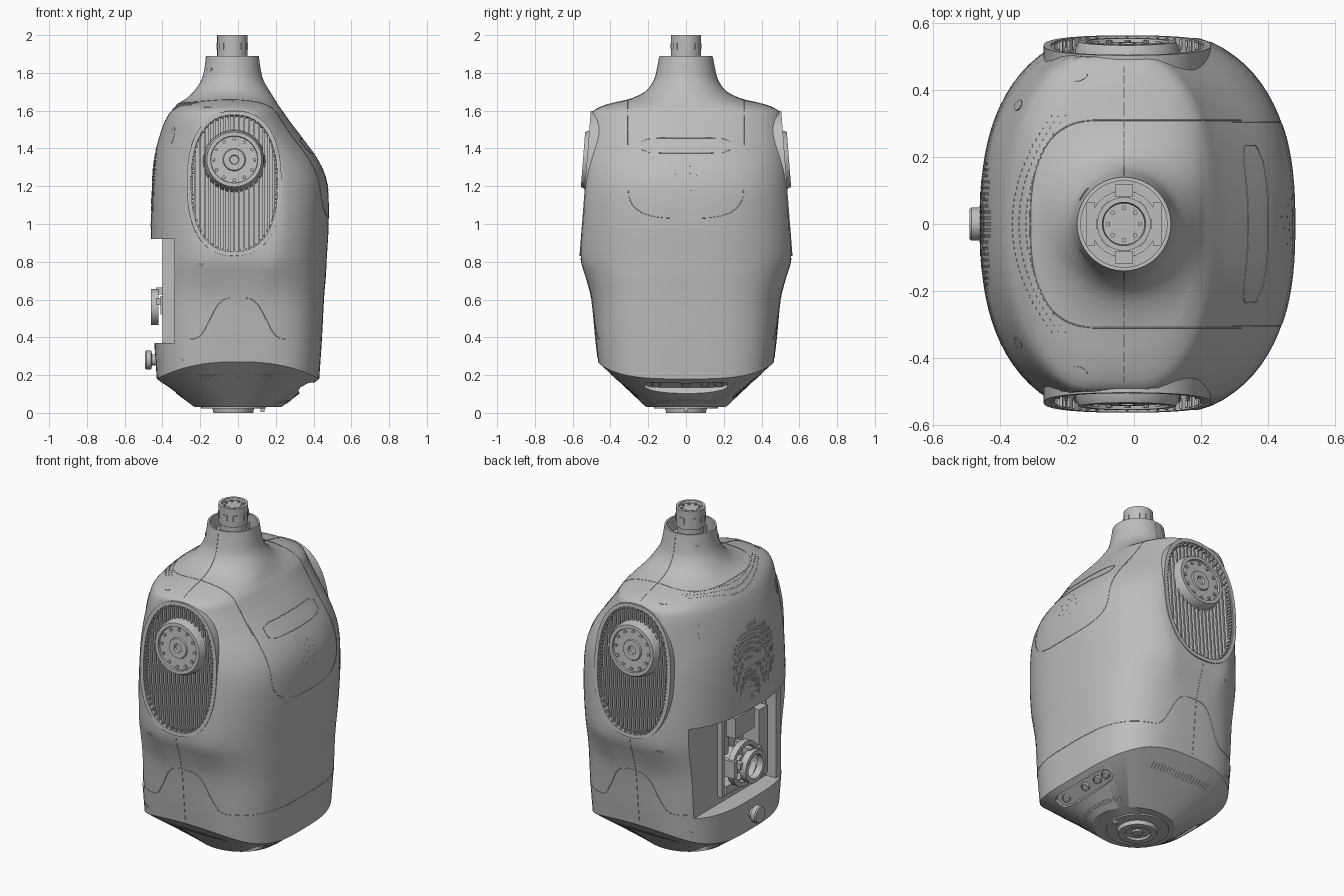
import bpy, bmesh, math
from math import sin, cos, pi, tau
from mathutils import Vector, Matrix
from mathutils.bvhtree import BVHTree

cube = bpy.data.objects.get("Cube")
if cube:
    bpy.data.objects.remove(cube)

GREY = bpy.data.materials.new("shell grey")
GREY.use_nodes = True
GREY.diffuse_color = (.51, .51, .51, 1)
GREY.node_tree.nodes["Principled BSDF"].inputs["Base Color"].default_value = GREY.diffuse_color


def finish(name, bm, smooth=True):
    bmesh.ops.recalc_face_normals(bm, faces=bm.faces)
    me = bpy.data.meshes.new(name)
    bm.to_mesh(me)
    bm.free()
    me.materials.append(GREY)
    ob = bpy.data.objects.new(name, me)
    bpy.context.collection.objects.link(ob)
    if smooth:
        shade(ob)
    return ob


def activate(ob):
    bpy.ops.object.select_all(action='DESELECT')
    ob.select_set(True)
    bpy.context.view_layer.objects.active = ob


def shade(ob):
    activate(ob)
    bpy.ops.object.shade_smooth_by_angle(angle=math.radians(32))


def loft_bm(rings, caps=True):
    """Skin a list of point rings; without caps the last ring joins the first."""
    bm = bmesh.new()
    vs = [[bm.verts.new(p) for p in r] for r in rings]
    n = len(vs[0])
    pairs = list(zip(vs, vs[1:])) + ([] if caps else [(vs[-1], vs[0])])
    for a, b in pairs:
        for i in range(n):
            bm.faces.new((a[i], a[(i + 1) % n], b[(i + 1) % n], b[i]))
    if caps:
        bm.faces.new(vs[0])
        bm.faces.new(vs[-1])
    bmesh.ops.recalc_face_normals(bm, faces=bm.faces)
    return bm


def oval(a, b, n=2, segs=64, t0=0, t1=tau):
    """Superellipse points, evenly spread by angle."""
    pts = []
    for i in range(segs):
        t = t0 + (t1 - t0) * i / segs
        c, s = cos(t), sin(t)
        r = (abs(c / a) ** n + abs(s / b) ** n) ** (-1 / n)
        pts.append((r * c, r * s))
    return pts


def lathe(name, profile, frame, segs=48, caps=True):
    rings = [[frame @ Vector((x, y, w)) for x, y in oval(r, r, 2, segs)] for r, w in profile]
    return finish(name, loft_bm(rings, caps))


def boxes(name, items, frame=Matrix()):
    """One object from (centre, size) boxes."""
    bm = bmesh.new()
    for c, s in items:
        bmesh.ops.create_cube(bm, size=1, matrix=frame @ Matrix.Translation(c) @ Matrix.Diagonal((*s, 1)))
    return finish(name, bm, False)


def cut(ob, cutter):
    m = ob.modifiers.new("cut", 'BOOLEAN')
    m.operation, m.object, m.solver = 'DIFFERENCE', cutter, 'EXACT'
    activate(ob)
    bpy.ops.object.modifier_apply(modifier=m.name)
    bpy.data.objects.remove(cutter)


# Torso shell: height, back, chest, half width, squareness, bulge trimmed flat at the sides
levels = [(.18, -.43, .43, .465, 3.3, 1), (.4, -.445, .445, .48, 3.2, 1), (.6, -.455, .455, .5, 3, 1),
          (.72, -.46, .465, .53, 2.7, 1.02), (.82, -.46, .47, .557, 2.5, 1.04), (1, -.46, .48, .547, 2.5, 1.06),
          (1.2, -.455, .475, .531, 2.5, 1.07), (1.33, -.445, .43, .521, 2.4, 1.07),
          (1.45, -.42, .345, .512, 2.3, 1.07), (1.55, -.385, .27, .502, 2.4, 1.05),
          (1.6, -.35, .235, .49, 2.5, 1.02), (1.635, -.32, .21, .41, 2.3, 1), (1.66, -.28, .195, .3, 2.2, 1),
          (1.7, -.235, .17, .215, 2.1, 1), (1.76, -.195, .135, .17, 2, 1), (1.82, -.178, .12, .153, 2, 1),
          (1.89, -.17, .11, .14, 2, 1)]


def section(z, x0, x1, b, n, bulge, scale=1):
    c, a = (x0 + x1) / 2, (x1 - x0) / 2
    return [Vector((c + x * scale, max(-b, min(b, y)) * scale, z)) for x, y in oval(a, b * bulge, n, 96)]


coarse = [section(*l) for l in levels]
for p in coarse[0]:
    p.z = .27 - .09 * min(1, abs(p.x / .43)) ** 2.5
rings = [[Vector((x, y, .03)) for x, y in oval(.23, .21, 2, 96)]]
for k in range(len(coarse) - 1):
    A, B, C, D = (coarse[min(max(k + j, 0), len(coarse) - 1)] for j in (-1, 0, 1, 2))
    for t in (0, 1 / 3, 2 / 3):
        rings.append([b + (c - a) * (t / 2) + (2 * a - 5 * b + 4 * c - d) * (t * t / 2)
                      + (3 * b - a - 3 * c + d) * (t ** 3 / 2) for a, b, c, d in zip(A, B, C, D)])
rings += [coarse[-1], section(*levels[-1], .92), section(1.77, *levels[-1][1:], .92)]
bm = loft_bm(rings)
tree = BVHTree.FromBMesh(bm)
body = finish("torso_shell", bm, False)

SIDES = (-1, 1)
TILT = math.atan(.06 / .77)


def frame_from(v, w, origin):
    """Frame with v as its second axis and w pointing outwards."""
    m = Matrix((v.cross(w), v, w)).transposed().to_4x4()
    m.translation = origin
    return m


def side_frame(s):
    return frame_from(Vector((0, -s * sin(TILT), cos(TILT))), Vector((0, s * cos(TILT), sin(TILT))),
                      (-.02, s * .53, 1.215))


def oval_ring(f, a, b, w, n=2.4):
    return [f @ Vector((x, y, w)) for x, y in oval(a, b, n)]


# Shoulder recesses, full-width rear hatch with its pocket, and slots in the sloping underside
for s in SIDES:
    f = side_frame(s)
    cut(body, finish("cutter", loft_bm([oval_ring(f, .23, .365, w) for w in (-.08, .2)]), False))
for c, size in (((-.485, 0, .645), (.3, 1.2, .55)), ((-.4, -.06, .645), (.3, .42, .46))):
    cut(body, boxes("cutter", [(c, size)]))
slots = [frame_from(Vector((0, 1, 0)), Vector((.6 * s, 0, -.8)), (.363 * s, 0, .13)) for s in SIDES]
for f, length in zip(slots, (.1, .22)):
    cut(body, finish("cutter", loft_bm([oval_ring(f, .045, length, w, 5) for w in (-.04, .15)]), False))
shade(body)

# Shoulder grilles and joint hubs
for s, side in zip(SIDES, ("front", "back")):
    f = side_frame(s)
    rim = [oval_ring(f, .25 - d, .385 - d, w) for d, w in ((0, -.09), (0, .004), (.022, .004), (.022, -.09))]
    finish(side + "_shoulder_rim", loft_bm(rim, False))
    bars = []
    for i in range(-8, 9):
        u = i * .026
        h = .365 * (1 - abs(u / .23) ** 2.4) ** (1 / 2.4)
        bars.append(((u, 0, -.05), (.01, 2 * h, .06)))
    boxes(side + "_shoulder_grille", bars, f)
    teeth = [((x, y, -.015), (.008, .012, .03)) for x, y in oval(.222, .357, 2.4, 72)]
    boxes(side + "_rim_teeth", teeth, f)
    hub = f @ Matrix.Translation((0, .125, 0))
    lathe(side + "_shoulder_hub", [(.165, -.08), (.155, .005), (.145, .025), (.125, .025), (.123, .012),
                                   (.06, .012), (.056, .02), (.025, .02), (.022, .004)], hub)
    for i in range(12):
        t = tau * i / 12
        lathe(side + "_hub_bolt", [(.009, .01), (.009, .021)],
              hub @ Matrix.Translation((.108 * cos(t), .108 * sin(t), 0)), 10)

# Neck post
neck = Matrix.Translation((-.03, 0, 0))
lathe("neck_post", [(.1, 1.76), (.1, 1.82), (.072, 1.82), (.072, 1.89), (.08, 1.89), (.08, 2),
                    (.065, 2), (.062, 1.985), (.02, 1.985)], neck)
for i in range(8):
    r = neck @ Matrix.Rotation(tau * i / 8, 4, 'Z')
    boxes("neck_window", [((.079, 0, 1.94), (.008, .03, .035))], r)
    lathe("neck_bolt", [(.007, 1.98), (.007, 1.993)], r @ Matrix.Translation((.048, 0, 0)), 8)
boxes("neck_brackets", [((-.03, s * .1, 1.8), (.05, .04, .09)) for s in SIDES]
      + [((-.03 + s * .1, 0, 1.79), (.025, .13, .06)) for s in SIDES])

# Waist flange
lathe("waist_flange", [(.17, .04), (.17, .022), (.11, .022), (.105, 0), (.07, 0), (.065, .012), (.03, .012),
                       (.028, .002)], Matrix.Translation((-.025, 0, 0)))
boxes("waist_pin", [((.13, 0, .02), (.02, .02, .03))])

# Rear hatch frame and mechanism
along_x = Matrix.Rotation(-pi / 2, 4, 'Y')
boxes("hatch_frame", [((-.365, -.3, .645), (.07, .05, .55)), ((-.35, .17, .645), (.03, .02, .46))])
ring_frame = Matrix.Translation((0, 0, .56)) @ along_x
for r, near, far in ((.095, .42, .46), (.13, .36, .395)):
    lathe("hatch_ring", [(r, near), (r, far), (r - .025, far), (r - .025, near)], ring_frame, caps=False)
lathe("hatch_motor", [(.07, .25), (.07, .35), (.04, .35), (.04, .37)], ring_frame)
boxes("hatch_blocks", [((-.32, 0, .8), (.14, .18, .12)), ((-.29, .11, .74), (.08, .08, .22)),
                       ((-.33, .115, .57), (.16, .03, .1)), ((-.33, -.115, .57), (.16, .03, .1)),
                       ((-.3, -.22, .6), (.11, .08, .4)), ((-.3, -.03, .43), (.1, .3, .05))])
boxes("hatch_lugs", [((-.41, y, z), (.05, .035, .035)) for y, z in ((.09, .59), (-.09, .59), (0, .645))])
lathe("rear_knob", [(.03, .41), (.03, .455), (.05, .46), (.05, .485), (.044, .492)],
      Matrix.Translation((0, 0, .28)) @ along_x)

# Lamps inside the front underside slot
for y in (-.16, 0, .1, .17):
    lathe("front_lamp", [(.024, -.045), (.024, -.025), (.018, -.025), (.016, -.03)],
          slots[1] @ Matrix.Translation((0, y, 0)), 20)

X, Y, Z = Vector((1, 0, 0)), Vector((0, 1, 0)), Vector((0, 0, 1))


def hit(p, d):
    """Project a point along d onto the shell."""
    return tree.ray_cast(Vector(p) - d * 3, d)[:2]


def chips(name, items, w, h, round_=False):
    """Thin plates lying on the shell, one for each (point, direction)."""
    bm = bmesh.new()
    for p, d in items:
        loc, n = hit(p, d)
        if loc is None:
            continue
        ref = Z if abs(n.z) < .95 else X
        right = ref.cross(n).normalized()
        m = Matrix((right, n.cross(right), n)).transposed().to_4x4()
        m = Matrix.Translation(loc) @ m @ Matrix.Diagonal((w, h, .004, 1))
        if round_:
            bmesh.ops.create_cone(bm, cap_ends=True, segments=16, radius1=.5, radius2=.5, depth=1, matrix=m)
        else:
            bmesh.ops.create_cube(bm, size=1, matrix=m)
    finish(name, bm, False)


def seam(name, points, d, closed=False):
    locs = [l for l in (hit(p, d)[0] for p in points) if l]
    cu = bpy.data.curves.new(name, 'CURVE')
    cu.dimensions, cu.bevel_depth, cu.bevel_resolution = '3D', .002, 1
    sp = cu.splines.new('POLY')
    sp.points.add(len(locs) - 1)
    for q, l in zip(sp.points, locs):
        q.co = (*l, 1)
    sp.use_cyclic_u = closed
    cu.materials.append(GREY)
    bpy.context.collection.objects.link(bpy.data.objects.new(name, cu))


# Panel seams
steps = [i / 24 for i in range(25)]
bib = [(0, .305, 1.46 - .26 * t) for t in steps]
bib += [(0, y, 1.2 + z) for y, z in oval(.305, .17, 3, 40, 0, -pi)]
seam("chest_panel_seam", bib + [(0, -.305, 1.2 + .26 * t) for t in steps], -X)
yoke = [(.32 - .42 * t, .31, 0) for t in steps]
yoke += [(-.1 + x, y, 0) for x, y in oval(.21, .31, 2.6, 40, pi / 2, 3 * pi / 2)]
seam("yoke_seam", yoke + [(-.1 + .42 * t, -.31, 0) for t in steps], -Z)
seam("chest_slot_seam", [(0, y, 1.415 + z) for y, z in oval(.235, .04, 6, 64)], -X, True)
seam("chest_base_seam", [(0, -.4 + .8 * t, .39) for t in steps], -X)
for s in SIDES:
    d = -s * Y
    seam("side_base_seam", [(x, 0, .39 + .22 * math.exp(-(x / .16) ** 4))
                            for x in (-.32 + .72 * i / 60 for i in range(61))], d)
    seam("side_low_seam", [(-.02, 0, .29 + .53 * t) for t in steps], d)
    seam("side_top_seam", [(-.03, 0, 1.61 + .27 * t) for t in steps], d)

# Vents and perforations
vent = [((0, i * .018, 1.2 + j * .04), X) for i in range(-10, 11) for j in range(-5, 6)
        if math.hypot(i * .018, j * .04) < .205 and not (abs(i) < 6 and abs(j) < 1)]
chips("rear_vent", vent, .008, .03)
chips("rear_perforations", [((-.365 + r * .02 + 1.1 * (i * .018) ** 2, i * .018, 0), -Z)
                            for i in range(-18, 19) for r in range(3)], .009, .009, True)
chips("waist_side_slits", [((-.2 + i * .02, 0, .19), -s * Y) for i in range(20) for s in SIDES], .008, .04)
chips("waist_front_slits", [((0, -.15 + i * .015, .06), -X) for i in range(21)], .007, .025)
chips("chest_dots", [((0, .08 * cos(i * 2.4) * (i / 14) ** .5, 1.24 + .08 * sin(i * 2.4) * (i / 14) ** .5), -X)
                     for i in range(14)], .006, .006, True)

# Fastener holes along both sides
spots = [(-.15, 1.82), (-.16, 1.62), (-.2, .78), (-.31, .28)]
chips("fastener_holes", [((x, 0, z), -s * Y) for x, z in spots for s in SIDES], .045, .02, True)
chips("shoulder_slots", [((0, s * .355, 1.47), X) for s in SIDES], .035, .09, True)
